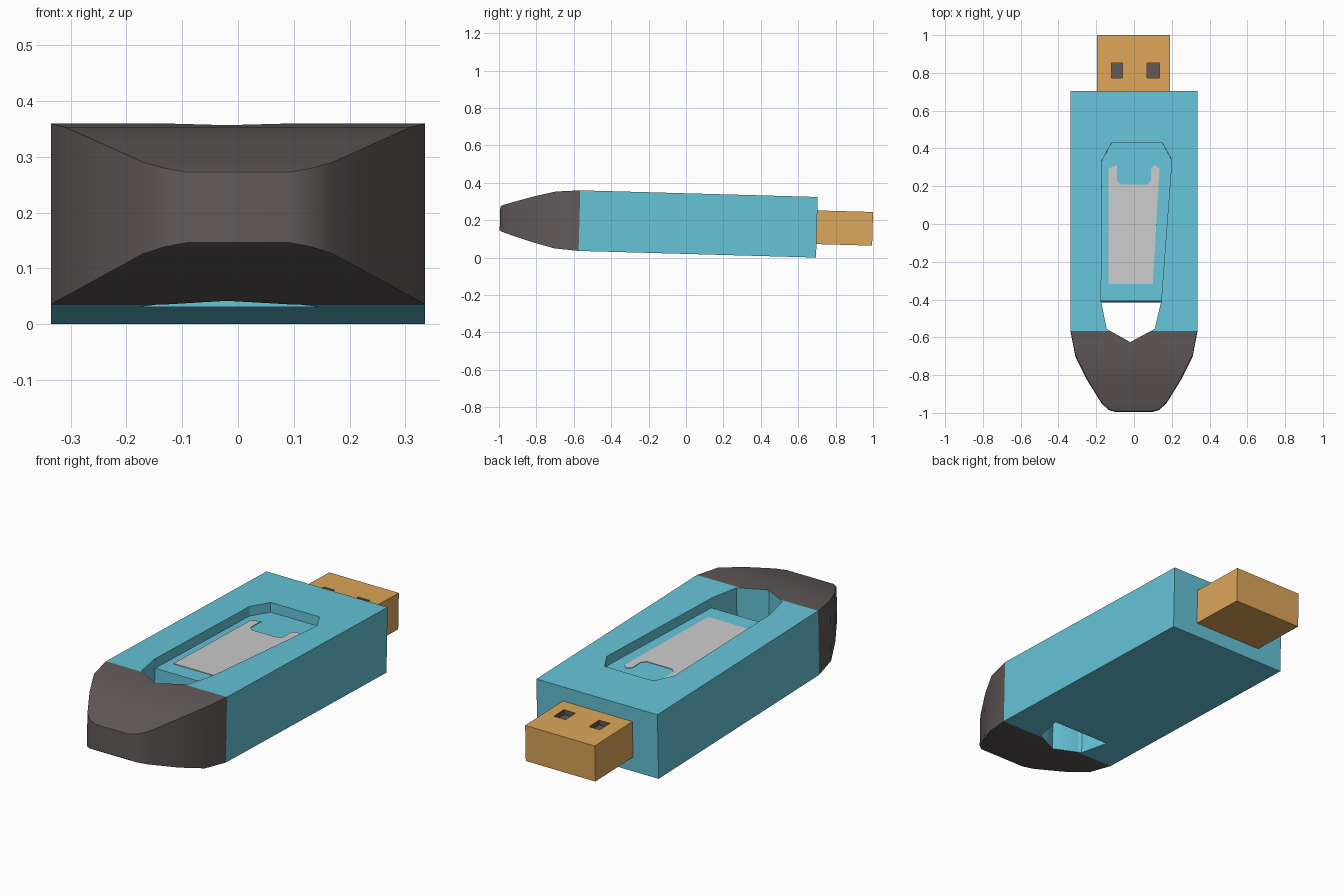
import bpy, bmesh, math
from mathutils import Matrix

if "Cube" in bpy.data.objects:
    bpy.data.objects.remove(bpy.data.objects["Cube"])

# The whole stick is modelled level around z = 0, then pitched slightly
PITCH = Matrix.Translation((0, 0, 0.1816)) @ Matrix.Rotation(math.radians(-1.6), 4, 'X')


def material(name, rgb):
    m = bpy.data.materials.new(name)
    m.diffuse_color = (*rgb, 1)
    m.use_nodes = True
    m.node_tree.nodes["Principled BSDF"].inputs["Base Color"].default_value = m.diffuse_color
    return m


TEAL = material("teal_plastic", (0.13, 0.55, 0.69))
DARK = material("dark_plastic", (0.12, 0.10, 0.10))
GOLD = material("gold_metal", (0.72, 0.38, 0.10))


def loft(name, rings, mat=None):
    """Skin a list of closed point rings and cap both ends."""
    bm = bmesh.new()
    loops = [[bm.verts.new(p) for p in ring] for ring in rings]
    n = len(loops[0])
    for a, b in zip(loops, loops[1:]):
        for i in range(n):
            j = (i + 1) % n
            bm.faces.new((a[i], a[j], b[j], b[i]))
    bm.faces.new(loops[0])
    bm.faces.new(loops[-1])
    bmesh.ops.recalc_face_normals(bm, faces=bm.faces)
    bm.transform(PITCH)
    mesh = bpy.data.meshes.new(name)
    bm.to_mesh(mesh)
    bm.free()
    obj = bpy.data.objects.new(name, mesh)
    bpy.context.collection.objects.link(obj)
    if mat:
        mesh.materials.append(mat)
    return obj


def prism(name, outline, z0, z1, mat=None):
    return loft(name, [[(x, y, z) for x, y in outline] for z in (z0, z1)], mat)


def rect(x0, x1, y0, y1):
    return [(x0, y0), (x1, y0), (x1, y1), (x0, y1)]


def cut(obj, cutter):
    mod = obj.modifiers.new("cut", 'BOOLEAN')
    mod.operation = 'DIFFERENCE'
    mod.solver = 'EXACT'
    mod.material_mode = 'TRANSFER'
    mod.object = cutter
    bpy.context.view_layer.objects.active = obj
    bpy.ops.object.modifier_apply(modifier=mod.name)


def smooth(obj, degrees):
    bpy.ops.object.select_all(action='DESELECT')
    obj.select_set(True)
    bpy.context.view_layer.objects.active = obj
    bpy.ops.object.shade_smooth_by_angle(angle=math.radians(degrees))


H = 0.162        # half thickness of the body
FLOOR = H - 0.048  # recess floor

# Body and tapered end cap
body = prism("body", rect(-0.335, 0.335, -0.57, 0.70), -H, H, TEAL)
sections = [(-0.57, 0.335, H), (-0.70, 0.31, 0.152), (-0.82, 0.25, 0.122),
            (-0.95, 0.17, 0.082), (-0.985, 0.13, 0.07), (-0.995, 0.09, 0.063)]
cap = loft("end_cap", [[(-w, y, -h), (w, y, -h), (w, y, h), (-w, y, h)]
                       for y, w, h in sections], DARK)

# Keyring hole through body and cap, then the shallow recess in the top
hole = prism("hole_cutter", [(-0.175, -0.41), (-0.145, -0.56), (-0.02, -0.63),
                             (0.11, -0.56), (0.145, -0.41)], -0.3, 0.3, TEAL)
recess = prism("recess_cutter", [(-0.174, -0.412), (0.144, -0.412), (0.2, 0.335),
                                 (0.15, 0.425), (-0.12, 0.425), (-0.17, 0.33)],
               FLOOR, 0.3, TEAL)
cut(body, hole)
cut(cap, hole)
cut(body, recess)

# Label plate lying on the recess floor
prism("label_plate", [(-0.135, -0.32), (0.10, -0.32), (0.135, 0.29), (0.11, 0.31),
                      (0.09, 0.29), (0.09, 0.225), (0.07, 0.205), (-0.07, 0.205),
                      (-0.09, 0.225), (-0.09, 0.31), (-0.135, 0.29)],
      FLOOR - 0.002, FLOOR + 0.003)

# Plug with two dark latch windows
plug = prism("plug", rect(-0.195, 0.19, 0.70, 0.998), -0.09, 0.09, GOLD)
cutters = [hole, recess]
for x0, x1 in ((-0.12, -0.06), (0.07, 0.135)):
    window = prism("window_cutter", rect(x0, x1, 0.77, 0.85), 0.065, 0.2, DARK)
    cut(plug, window)
    cutters.append(window)

for c in cutters:
    bpy.data.objects.remove(c, do_unlink=True)
smooth(cap, 35)
